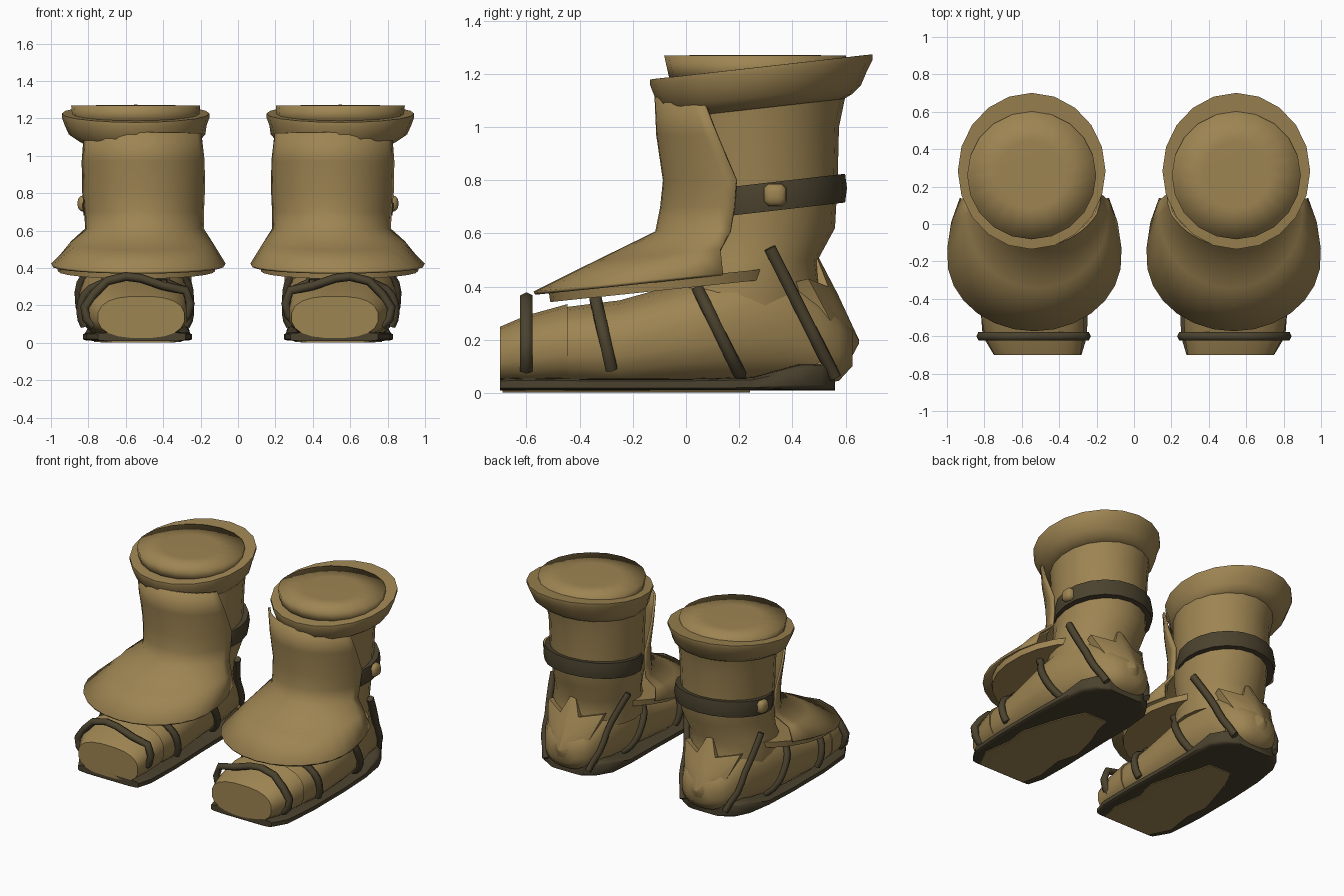
import bpy, bmesh, math
from mathutils import Vector

if "Cube" in bpy.data.objects:
    bpy.data.objects.remove(bpy.data.objects["Cube"])

CX = 0.53   # centre line of one foot; the other boot is mirrored
LEG = 0.507  # centre line of the shaft
TOP = 0.547  # centre line of the collar


def material(name, rgb):
    m = bpy.data.materials.new(name)
    m.diffuse_color = (*rgb, 1)
    m.use_nodes = True
    m.node_tree.nodes["Principled BSDF"].inputs["Base Color"].default_value = m.diffuse_color
    return m


TAN = material("tan_leather", (0.34, 0.232, 0.085))
DARK = material("dark_leather", (0.07, 0.055, 0.028))


def loft(name, rings, mat, closed=True, caps=True, thickness=0, angle=38):
    """Skin a list of equal rings, then mirror to make the pair."""
    bm = bmesh.new()
    rows = [[bm.verts.new(p) for p in r] for r in rings]
    n = len(rows[0])
    for a, b in zip(rows, rows[1:]):
        for i in range(n if closed else n - 1):
            j = (i + 1) % n
            bm.faces.new((a[i], a[j], b[j], b[i]))
    if caps and closed:
        bm.faces.new(rows[0])
        bm.faces.new(rows[-1])
    bmesh.ops.recalc_face_normals(bm, faces=bm.faces)
    me = bpy.data.meshes.new(name)
    bm.to_mesh(me)
    bm.free()
    me.materials.append(mat)
    ob = bpy.data.objects.new(name, me)
    bpy.context.collection.objects.link(ob)
    # smooth shading with crisp edges
    bpy.ops.object.select_all(action='DESELECT')
    ob.select_set(True)
    bpy.context.view_layer.objects.active = ob
    bpy.ops.object.shade_smooth_by_angle(angle=math.radians(angle))
    if thickness:
        s = ob.modifiers.new("thickness", 'SOLIDIFY')
        s.thickness, s.offset = thickness, 0
    mir = ob.modifiers.new("pair", 'MIRROR')
    mir.use_mirror_merge = False
    return ob


def ellipse(cx, cy, rx, ry, z, tilt=0.0, n=20):
    pts = []
    for i in range(n):
        t = 2 * math.pi * i / n
        y = cy - ry * math.cos(t)
        pts.append((cx + rx * math.sin(t), y, z + tilt * (y - cy)))
    return pts


def spow(v, e):
    return math.copysign(abs(v) ** e, v)


def section(y, x0, x1, z0, z1, p, n=20):
    """Rounded box cross-section across the foot."""
    pts = []
    for i in range(n):
        t = 2 * math.pi * (i + 0.5) / n
        pts.append(((x0 + x1) / 2 + (x1 - x0) / 2 * spow(math.cos(t), 2 / p), y,
                    (z0 + z1) / 2 + (z1 - z0) / 2 * spow(math.sin(t), 2 / p)))
    return pts


# Foot: y, x min, x max, z min, z max
FOOT = [(-0.70, .29, .74, .03, .245), (-0.60, .28, .79, .02, .28),
        (-0.45, .27, .82, .02, .325), (-0.25, .265, .835, .005, .35),
        (0.0, .265, .85, .02, .42), (0.2, .27, .835, .02, .49),
        (0.38, .29, .78, .03, .48), (0.50, .33, .74, .03, .39),
        (0.575, .37, .69, .045, .30), (0.625, .44, .62, .10, .24)]
P = 2.5
loft("foot", [section(*f, P) for f in FOOT], TAN, angle=50)

# Toe cap wraps the front of the foot
loft("toe_cap", [section(-0.70, .285, .75, .025, .25, P), section(-0.60, .268, .80, .02, .293, P),
                 section(-0.445, .262, .828, .02, .336, P)], TAN)

# Sole with a lip round the heel, and worn patch below it
SOLE = [(-0.70, .28, .75, .01, .055), (-0.60, .25, .81, .01, .058), (-0.35, .245, .83, .01, .055),
        (0.0, .255, .83, .01, .055), (0.25, .255, .82, .01, .06), (0.42, .265, .80, .01, .108),
        (0.51, .32, .755, .01, .11), (0.56, .40, .67, .01, .108)]
loft("sole", [section(*s, 7) for s in SOLE], DARK)
loft("worn_patch", [section(y, a, b, .003, .012, 7) for y, a, b in
                    ((-0.69, .34, .70), (-0.55, .31, .77), (-0.35, .34, .74), (-0.2, .30, .76),
                     (0.0, .35, .70), (0.12, .40, .66), (0.24, .43, .60))], TAN)

# Shaft
loft("shaft", [ellipse(*r) for r in ((CX, .20, .28, .31, .32), (CX, .215, .285, .29, .42),
                                     (.52, .23, .283, .265, .50),
                                     (.50, .255, .285, .305, .62), (LEG, .26, .295, .31, .80),
                                     (LEG, .26, .305, .315, 1.0), (.515, .27, .315, .33, 1.12))], TAN, angle=50)

# Tilted collar and raised top disc
T = 0.113
loft("collar", [ellipse(*r, T) for r in ((.52, .275, .31, .32, 1.07), (.53, .28, .33, .345, 1.085),
                                         (.54, .28, .365, .378, 1.115), (TOP, .28, .38, .40, 1.165),
                                         (TOP, .283, .395, .418, 1.205), (TOP, .283, .395, .418, 1.226),
                                         (TOP, .28, .37, .39, 1.226))], TAN)
loft("top_disc", [ellipse(TOP, .265, .335, .325, 1.17), ellipse(TOP, .26, .345, .342, 1.268),
                  ellipse(TOP, .26, .18, .18, 1.271)], TAN, angle=110)

# Shin guard: cx, cy, rx, front ry, rear ry, z at cy, tilt, opening angle
GUARD = [(.51, .26, .368, .372, .372, 1.115, -.03, 57), (LEG, .25, .348, .355, .35, .97, .0, 68),
         (.505, .24, .325, .32, .32, .80, .0, 81), (.502, .24, .318, .33, .32, .70, .0, 80),
         (.50, .24, .318, .35, .32, .61, .02, 78), (.517, .06, .378, .40, .40, .53, .1, 100),
         (.533, -.18, .463, .39, .60, .415, .1, 122)]
rings = []
for cx, cy, rx, rf, rr, z, tilt, ang in GUARD:
    ring = []
    for i in range(19):
        t = math.radians(ang) * (i / 9 - 1)
        c = math.cos(t)
        y = cy - (rf if c > 0 else rr) * c
        ring.append((cx + rx * math.sin(t), y, z + tilt * (y - cy)))
    rings.append(ring)
loft("shin_guard", rings, TAN, closed=False, thickness=0.014, angle=75)


# Hem closing the underside of the guard
def hem(z, grow):
    pts = []
    for i in range(24):
        t = 2 * math.pi * i / 24
        c = math.cos(t)
        y = -.12 - (.39 + grow if c > 0 else .50 + grow) * c
        pts.append((CX + .013 + (.42 + grow) * math.sin(t), y, z + .105 * (y + .12)))
    return pts


loft("guard_hem", [hem(.383, 0), hem(.423, .006)], TAN)

# Ankle belt and side button
B = 0.115
loft("ankle_belt", [ellipse(LEG, .30, .27, .28, .682, B), ellipse(LEG, .30, .318, .298, .682, B),
                    ellipse(LEG, .30, .326, .305, .735, B), ellipse(LEG, .30, .318, .298, .79, B),
                    ellipse(LEG, .30, .27, .28, .79, B)], DARK)
button = []
for x, r in ((.79, .036), (.825, .045), (.85, .043), (.863, .030), (.867, .012)):
    button.append([(x - .01, .335 + r * spow(math.cos(a), .6), .745 + r * spow(math.sin(a), .6))
                   for a in (math.pi * (k + .5) / 4 for k in range(8))])
loft("belt_button", button, TAN, angle=60)

# Star shaped heel guard, a shallow pyramid over the heel
TIPS = [(0, .475, .555), (.07, .535, .40), (.215, .46, .43), (.155, .555, .25), (.20, .51, .10), (.06, .58, .06)]
star = TIPS + [(-x, y, z) for x, y, z in TIPS[:0:-1]]
loft("heel_star", [[(CX + x * .9, y - .08, z - .02) for x, y, z in star], [(CX + x, y, z) for x, y, z in star],
                   [(CX + x * .55, y + (.648 - y) * .55, z + (.19 - z) * .5) for x, y, z in star],
                   [(CX + x * .03, .65, .19 + (z - .19) * .03) for x, y, z in star]], TAN, angle=50)


# Straps
def tube(name, path, r=0.022, n=6):
    path = [Vector(p) for p in path]
    rings = []
    for i, p in enumerate(path):
        d = (path[min(i + 1, len(path) - 1)] - path[max(i - 1, 0)]).normalized()
        u = Vector((0, 1, 0))
        u = (u - d * u.dot(d)).normalized()
        v = d.cross(u)
        rings.append([p + r * (1.15 * u * math.cos(a) + v * math.sin(a))
                      for a in (2 * math.pi * (k + .5) / n for k in range(n))])
    return loft(name, rings, DARK, angle=65)


def half_width(y, z):
    """Centre and half-width of the foot at a given length and height."""
    for a, b in zip(FOOT, FOOT[1:]):
        if a[0] <= y <= b[0]:
            f = (y - a[0]) / (b[0] - a[0])
            _, x0, x1, z0, z1 = (p + (q - p) * f for p, q in zip(a, b))
            zn = min(1, abs((z - (z0 + z1) / 2) / ((z1 - z0) / 2)))
            return (x0 + x1) / 2, (x1 - x0) / 2 * (1 - zn ** P) ** (1 / P)
    return CX, 0


tube("toe_strap", [(x, -.60, z) for x, z in ((.33, .09), (.27, .15), (.255, .21), (.28, .28), (.40, .305),
                                             (.52, .345), (.60, .355), (.70, .33), (.77, .26), (.82, .19),
                                             (.81, .13), (.77, .09))], r=0.024)
for name, (ya, za), (yb, zb), least in (("instep_strap", (-.34, .355), (-.28, .09), .16),
                                        ("arch_strap", (.04, .40), (.205, .065), .25),
                                        ("heel_strap", (.315, .545), (.56, .06), .28)):
    for side, s in (("outer", 1), ("inner", -1)):
        path = []
        if name == "instep_strap":
            path.append((CX, ya, za))
        for k in range(9):
            u = k / 8
            y, z = ya + (yb - ya) * u, za + (zb - za) * u
            c, h = half_width(y, z)
            if name == "heel_strap":  # follow the shaft at the upper end
                c += (.515 - c) * max(0, 1 - 3 * u)
            path.append((c + s * (max(h, least * (1 - .45 * u)) + .01), y, z))
        tube(f"{name}_{side}", path)
